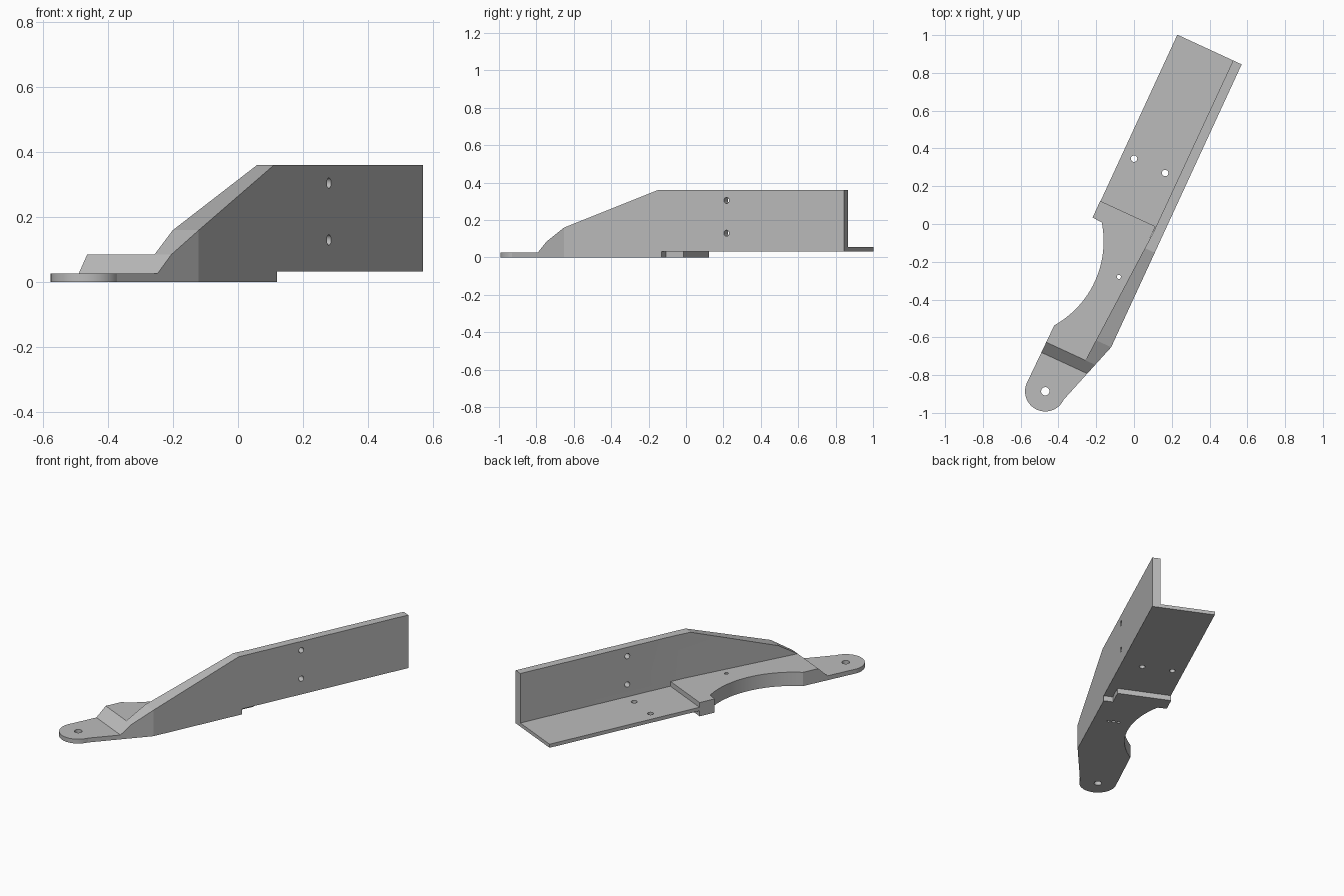
import bpy, bmesh
from math import radians, cos, sin, atan2, hypot
from mathutils import Matrix

cube = bpy.data.objects.get("Cube")
if cube:
    bpy.data.objects.remove(cube, do_unlink=True)

metal = bpy.data.materials.new("plain grey")
metal.use_nodes = True
GREY = (0.5, 0.5, 0.5, 1)
metal.diffuse_color = GREY
metal.node_tree.nodes["Principled BSDF"].inputs["Base Color"].default_value = GREY


# Local frame: s along the arm (0 at the far end), t across it, z up
def prism(name, points, lo, hi, along="z"):
    """Extrude a 2D outline along z or across the arm (t)."""
    bm = bmesh.new()
    rings = []
    for h in (lo, hi):
        rings.append([bm.verts.new((a, b, h) if along == "z" else (a, h, b))
                      for a, b in points])
    bm.faces.new(rings[0])
    bm.faces.new(rings[1])
    n = len(points)
    for i in range(n):
        j = (i + 1) % n
        bm.faces.new((rings[0][i], rings[0][j], rings[1][j], rings[1][i]))
    bmesh.ops.recalc_face_normals(bm, faces=bm.faces)
    mesh = bpy.data.meshes.new(name)
    bm.to_mesh(mesh)
    bm.free()
    mesh.materials.append(metal)
    ob = bpy.data.objects.new(name, mesh)
    bpy.context.collection.objects.link(ob)
    return ob


def arc(cs, ct, r, start, end, steps):
    angles = [start + (end - start) * i / steps for i in range(steps + 1)]
    return [(cs + r * cos(a), ct + r * sin(a)) for a in angles]


def combine(target, tool, operation):
    mod = target.modifiers.new(operation.title(), "BOOLEAN")
    mod.operation = operation
    mod.solver = "EXACT"
    mod.object = tool
    bpy.context.view_layer.objects.active = target
    bpy.ops.object.modifier_apply(modifier=mod.name)
    bpy.data.objects.remove(tool, do_unlink=True)


def hole(target, a, b, r, lo, hi, along="z"):
    circle = arc(a, b, r, 0, radians(360), 48)[:-1]
    combine(target, prism("hole_cutter", circle, lo, hi, along), "DIFFERENCE")


# Thin shelf of the angle bar
bracket = prism("bracket_arm", [(0, 0), (0, 0.375), (-1.0, 0.375), (-1.0, 0)],
                0.033, 0.055)

# Upright flange: plan outline trimmed by its side profile
flange = prism("flange", [(0, 0), (0, 0.05), (-1.0, 0.052), (-1.9, 0.102),
                          (-1.9, 0.0785), (-1.649, 0)], -0.1, 0.5)
side = prism("flange_profile", [(0, 0.033), (0, 0.36), (-1.098, 0.36),
                                (-1.649, 0.16), (-1.769, 0.085), (-1.769, 0),
                                (-1.074, 0), (-1.074, 0.033)], -0.1, 0.5, "t")
combine(flange, side, "INTERSECT")

# Thick pad with the scooped edge and rounded tongue
half, depth = 0.3, 0.411
sweep = atan2(half, depth)
scoop = arc(-1.37, 0.733, hypot(half, depth),
            radians(-90) + sweep, radians(-90) - sweep, 24)
tip = arc(-2.007, 0.219, 0.107, radians(90), radians(270), 30)
pad = prism("pad", [(-1.074, 0), (-1.074, 0.055), (-0.97, 0.055),
                    (-0.97, 0.377), (-1.067, 0.377)] + scoop + tip
            + [(-1.649, 0)], -0.1, 0.2)
side = prism("pad_profile", [(-0.9, 0), (-0.9, 0.085), (-1.769, 0.085),
                             (-1.829, 0.027), (-2.3, 0.027), (-2.3, 0)],
             -0.1, 0.5, "t")
combine(pad, side, "INTERSECT")

combine(bracket, flange, "UNION")
combine(bracket, pad, "UNION")

# Screw holes in the shelf, flange, tongue and pad
for t in (0.127, 0.308):
    hole(bracket, -0.692, t, 0.017, -0.1, 0.2)
for z in (0.13, 0.305):
    hole(bracket, -0.692, z, 0.016, -0.1, 0.2, "t")
hole(bracket, -2.007, 0.219, 0.022, -0.1, 0.2)
hole(bracket, -1.294, 0.119, 0.011, -0.1, 0.2)
for t in (0.089, 0.149):
    hole(bracket, -1.294, t, 0.009, -0.1, 0.04)

# Turn the arm into its slanted position
bracket.data.transform(Matrix.Translation((0.57, 0.845, 0))
                       @ Matrix.Rotation(radians(65.23), 4, "Z"))
bpy.ops.object.select_all(action="DESELECT")
bracket.select_set(True)
bpy.context.view_layer.objects.active = bracket
bpy.ops.object.shade_smooth_by_angle(angle=radians(10))
